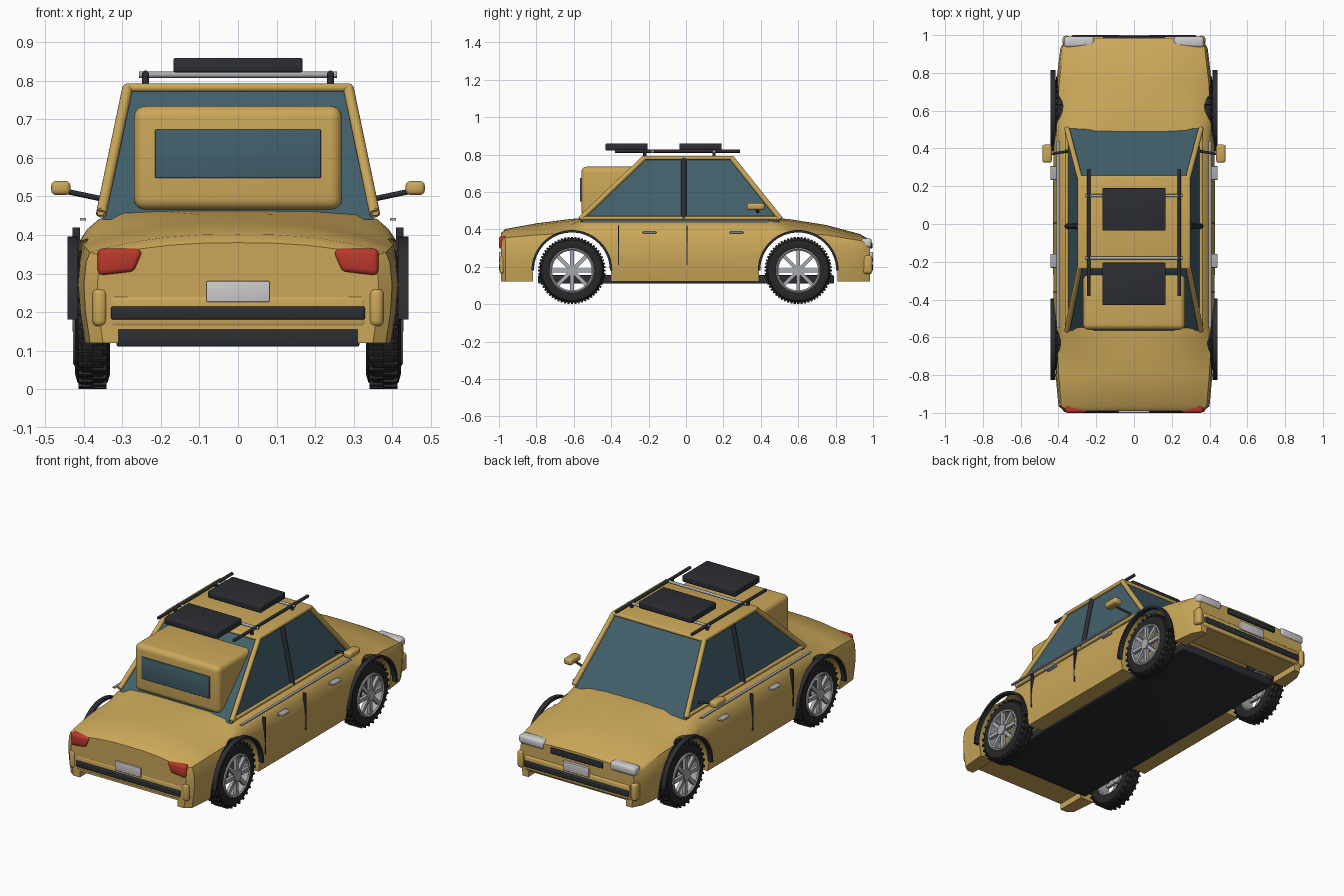
import bpy, bmesh, math
from mathutils import Vector, Matrix

if "Cube" in bpy.data.objects:
    bpy.data.objects.remove(bpy.data.objects["Cube"])

def mat(name, r, g, b):
    m = bpy.data.materials.new(name)
    m.diffuse_color = (r, g, b, 1)
    m.use_nodes = True
    m.node_tree.nodes["Principled BSDF"].inputs["Base Color"].default_value = m.diffuse_color
    return m

YEL = mat("paint", .60, .39, .10)
BLK = mat("black_plastic", .025, .027, .032)
TYR = mat("rubber", .02, .02, .022)
GLS = mat("glass", .055, .12, .15)
GRY = mat("metal", .4, .41, .43)
WHT = mat("lamp_white", .78, .78, .76)
RED = mat("lamp_red", .5, .04, .025)

def make(name, bm, m, angle=35):
    bmesh.ops.recalc_face_normals(bm, faces=bm.faces)
    me = bpy.data.meshes.new(name)
    bm.to_mesh(me)
    bm.free()
    ob = bpy.data.objects.new(name, me)
    bpy.context.collection.objects.link(ob)
    me.materials.append(m)
    bpy.ops.object.select_all(action='DESELECT')
    ob.select_set(True)
    bpy.context.view_layer.objects.active = ob
    if angle:
        bpy.ops.object.shade_smooth_by_angle(angle=math.radians(angle))
    return ob

def box(name, x, y, z, m, bev=0, seg=3):
    bm = bmesh.new()
    bmesh.ops.create_cube(bm, size=1)
    for v in bm.verts:
        v.co = [a + (c + .5) * (b - a) for c, (a, b) in zip(v.co, (x, y, z))]
    if bev:
        bmesh.ops.bevel(bm, geom=bm.edges[:], offset=bev, segments=seg, profile=.5, affect='EDGES')
    return make(name, bm, m)

def rod(name, a, b, r, m, seg=12):
    a, b = Vector(a), Vector(b)
    d = b - a
    bm = bmesh.new()
    M = Matrix.Translation((a + b) / 2) @ d.to_track_quat('Z', 'Y').to_matrix().to_4x4()
    bmesh.ops.create_cone(bm, cap_ends=True, segments=seg, radius1=r, radius2=r, depth=d.length, matrix=M)
    return make(name, bm, m)

def skin(bm, rings, closed=False):
    vs = [[bm.verts.new(p) for p in r] for r in rings]
    n = len(vs[0])
    for i in range(len(vs) if closed else len(vs) - 1):
        p, q = vs[i], vs[(i + 1) % len(vs)]
        for j in range(n):
            bm.faces.new((p[j], p[(j + 1) % n], q[(j + 1) % n], q[j]))
    if not closed:
        bm.faces.new(vs[0])
        bm.faces.new(vs[-1])

# Body loft: y, half width, shoulder z, centre z, crown exponent
SECT = [(-.99, .365, .345, .38, 2.5), (-.965, .40, .355, .402, 2.5), (-.8, .415, .37, .432, 2.5),
        (-.62, .425, .38, .455, 3), (-.54, .427, .385, .462, 10), (0, .428, .385, .462, 10),
        (.46, .427, .385, .462, 10), (.55, .425, .38, .455, 3), (.75, .412, .37, .423, 2.5),
        (.93, .39, .34, .375, 2.5), (.985, .36, .32, .343, 2.5)]

def section(y, w, zs, zc, p):
    half = [(w * .96, .12), (w * .99, .2), (w, .27), (w * .985, .33), (w * .96, zs)]
    half += [(w * .96 * t, zs + (zc - zs) * (1 - t ** p)) for t in (.95, .88, .75, .5, .25)]
    return ([Vector((x, y, z)) for x, z in half] + [Vector((0, y, zc))]
            + [Vector((-x, y, z)) for x, z in reversed(half)])

bm = bmesh.new()
skin(bm, [section(*s) for s in SECT])
body = make("body", bm, YEL, 0)

# Wheel arches and bumper undercuts
cutters = []
for y in (-.61, .6):
    cutters += [rod("arch_cutter", (-.6, y, .18), (.6, y, .18), .21, YEL, 48),
                box("arch_low_cutter", (-.61, .61), (y - .209, y + .209), (-.1, .18), YEL)]
for s in (-1, 1):
    cutters.append(box("undercut_cutter", (-.31, .31), sorted((s * .75, s * 1.2)), (-.1, .155), YEL))
for c in cutters:
    c.hide_render = True
    md = body.modifiers.new("cut", 'BOOLEAN')
    md.operation, md.object, md.solver = 'DIFFERENCE', c, 'EXACT'
    bpy.context.view_layer.objects.active = body
    bpy.ops.object.modifier_apply(modifier=md.name)
    bpy.data.objects.remove(c)
bpy.ops.object.select_all(action='DESELECT')
body.select_set(True)
bpy.ops.object.shade_smooth_by_angle(angle=math.radians(35))

box("floor_pan", (-.315, .315), (-.79, .79), (.11, .155), BLK, .006)

# Cabin: glass block, roof, pillars
def ring(x, y0, y1, z):
    return [Vector(p) for p in ((x, y0, z), (x, y1, z), (-x, y1, z), (-x, y0, z))]

base, top = ring(.355, -.565, .505, .455), ring(.287, -.225, .245, .78)
bm = bmesh.new()
skin(bm, [ring(.352, -.565, .505, .44), ring(.284, -.225, .245, .78)])
make("cabin_glass", bm, GLS, 0)
box("roof", (-.298, .298), (-.238, .258), (.772, .793), YEL, .009)
for a, b in zip(base, top):
    rod("pillar", a, b, .014, YEL)
for s in (-1, 1):
    rod("centre_pillar", (s * .354, -.012, .455), (s * .286, -.012, .78), .014, BLK)
    rod("window_sill", (s * .356, -.57, .46), (s * .356, .51, .46), .01, YEL)

# Rear box with window
box("rear_box", (-.27, .27), (-.56, -.2), (.465, .735), YEL, .03, 5)
box("rear_box_window", (-.215, .215), (-.567, -.55), (.548, .674), GLS, .003)

# Roof rack and luggage
for s in (-1, 1):
    rod("rack_rail", (s * .24, -.38, .818), (s * .24, .29, .818), .009, BLK)
    for y in (-.22, .15):
        rod("rack_post", (s * .24, y, .785), (s * .24, y, .82), .009, BLK)
for y in (-.18, .15):
    rod("rack_crossbar", (-.257, y, .816), (.257, y, .816), .008, GRY)
for y in (-.43, -.035):
    box("roof_case", (-.168, .168), (y, y + .225), (.822, .86), BLK, .006)

# Bumpers, plates, lamps
for s in (-1, 1):
    def yy(a, b):
        return sorted((s * a, s * b))
    box("bumper", (-.335, .335), yy(.93, .993), (.158, .245), YEL, .015)
    box("bumper_strip", (-.33, .33), yy(.97, 1.0), (.18, .215), BLK, .006)
    box("number_plate", (-.082, .082), yy(.97, 1.0), (.226, .28), WHT, .003)
    for k in (-1, 1):
        box("corner_lamp", sorted((k * .34, k * .378)), yy(.945, .997), (.162, .262), YEL, .016)
for k in (-1, 1):
    box("headlight", sorted((k * .21, k * .37)), (.935, .993), (.302, .352), WHT, .016)
    tail = box("tail_light", sorted((k * .25, k * .365)), (-1, -.955), (.295, .365), RED, .014)
    for v in tail.data.vertices:  # inner side tapers
        if abs(v.co.x) < .3:
            v.co.z += .008 if v.co.z < .33 else 0
            v.co.x -= k * (.365 - v.co.z) * -.3 if v.co.z < .33 else 0
box("grille", (-.165, .165), (.97, .996), (.298, .33), BLK, .004)

# Side trim, doors, mirrors
for s in (-1, 1):
    box("trim_strip", sorted((s * .395, s * .41)), (-.55, .44), (.437, .444), GRY)
    for y, z in ((-.36, .21), (.005, .21)):
        box("door_gap", sorted((s * .41, s * .429)), (y - .003, y + .003), (z, .42), BLK)
    for y in (.27, -.195):
        box("door_handle", sorted((s * .41, s * .443)), (y - .037, y + .037), (.378, .391), GRY, .004)
    box("mirror", sorted((s * .435, s * .485)), (.325, .42), (.504, .54), YEL, .012)
    rod("mirror_arm", (s * .35, .385, .493), (s * .445, .37, .513), .007, BLK)
    for y in (-.61, .6):  # arch trims
        bm = bmesh.new()
        rings = []
        for i in range(33):
            a = math.pi * i / 32
            rings.append([Vector((s * x, y + r * math.cos(a), .18 + r * math.sin(a)))
                          for x, r in ((.415, .203), (.442, .203), (.442, .216), (.415, .216))])
        skin(bm, rings)
        make("arch_trim", bm, BLK)

# Wheels
def lathe(name, prof, y, s, m):
    bm = bmesh.new()
    n = 48
    skin(bm, [[Vector((s * x, y + r * math.cos(2 * math.pi * i / n), .18 + r * math.sin(2 * math.pi * i / n)))
               for x, r in prof] for i in range(n)], closed=True)
    return make(name, bm, m)

for s in (-1, 1):
    for y in (-.61, .6):
        lathe("tyre", [(.34, .115), (.332, .14), (.338, .162), (.352, .173), (.403, .173),
                       (.417, .162), (.423, .14), (.415, .115)], y, s, TYR)
        lathe("rim", [(.345, .108), (.345, .118), (.424, .12), (.428, .114), (.422, .106)], y, s, GRY)
        rod("hub", (s * .385, y, .18), (s * .43, y, .18), .03, GRY, 24)
        bm = bmesh.new()
        for i in range(8):  # spokes
            M = (Matrix.Translation((s * .415, y, .18)) @ Matrix.Rotation(math.tau * i / 8, 4, 'X')
                 @ Matrix.Translation((0, 0, .067)) @ Matrix.Diagonal((.018, .02, .09, 1)))
            bmesh.ops.create_cube(bm, size=1, matrix=M)
        make("spokes", bm, GRY)
        bm = bmesh.new()
        for i in range(60):  # tread lugs alternate sides
            M = (Matrix.Translation((s * (.36 if i % 2 else .395), y, .18))
                 @ Matrix.Rotation(math.tau * i / 60, 4, 'X')
                 @ Matrix.Translation((0, 0, .1735)) @ Matrix.Diagonal((.038, .011, .013, 1)))
            bmesh.ops.create_cube(bm, size=1, matrix=M)
        make("tread", bm, TYR)
